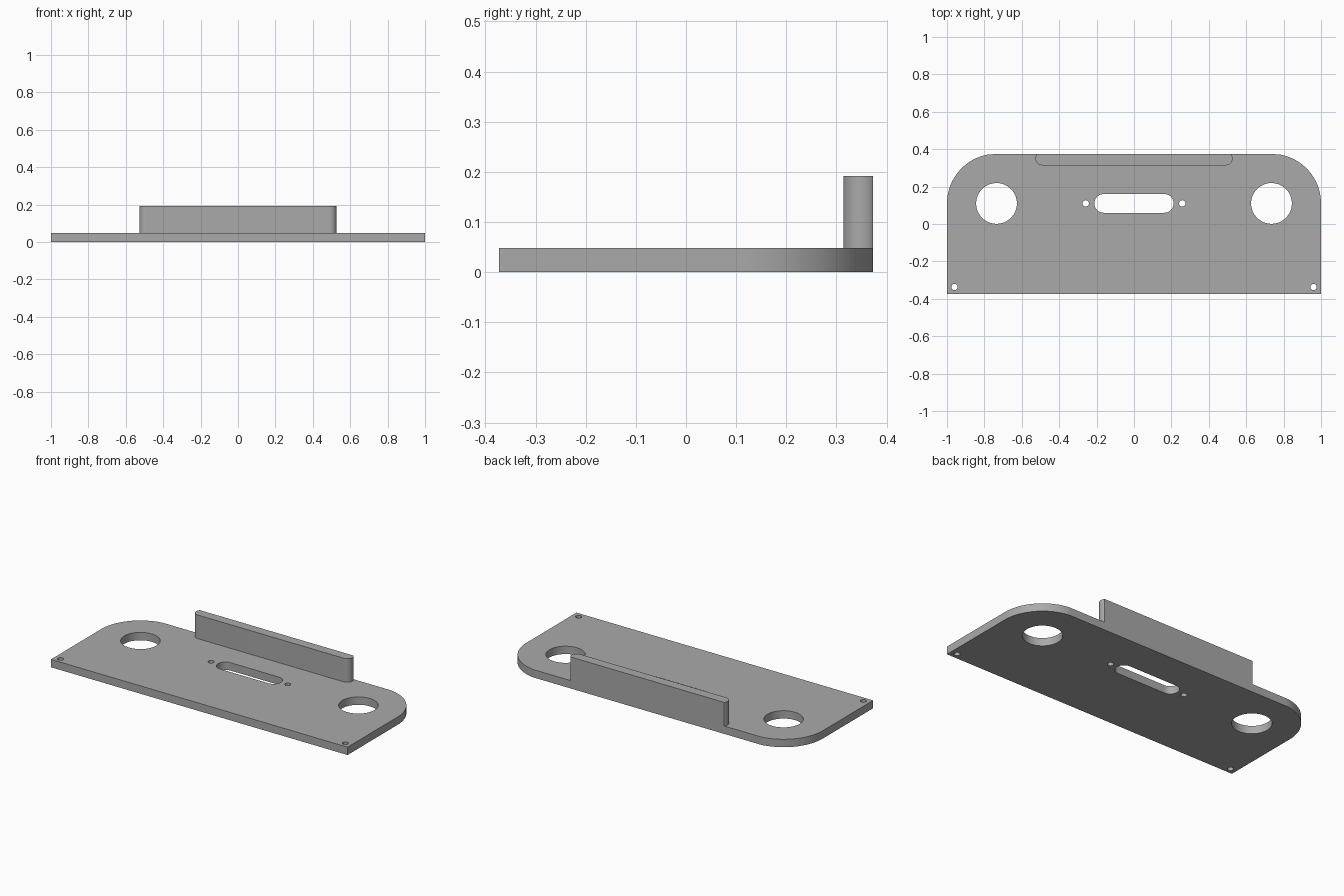
import bpy, bmesh
from math import cos, sin, pi, asin

if "Cube" in bpy.data.objects:
    bpy.data.objects.remove(bpy.data.objects["Cube"], do_unlink=True)

GREY = (0.4, 0.4, 0.4, 1)
grey = bpy.data.materials.new("plain grey")
grey.use_nodes = True
grey.diffuse_color = GREY
grey.node_tree.nodes["Principled BSDF"].inputs["Base Color"].default_value = GREY

# Main sizes
BACK, FRONT = 0.373, -0.373
THICK, TOP = 0.048, 0.192
HOLE_X, HOLE_Y = 0.735, 0.11


def arc(x, y, r, start, end, steps=24):
    """Points along an arc, angles in radians."""
    angles = [start + (end - start) * i / steps for i in range(steps + 1)]
    return [(x + r * cos(a), y + r * sin(a)) for a in angles]


def mirrored(half):
    """Close a right-hand outline (front to back) with its mirror image."""
    return half + [(-x, y) for x, y in reversed(half)]


def prism(name, outline, z0, z1):
    """Extrude a counter-clockwise outline into a solid."""
    bm = bmesh.new()
    base = bm.faces.new([bm.verts.new((x, y, z0)) for x, y in outline])
    top = bmesh.ops.extrude_face_region(bm, geom=[base], use_keep_orig=True)["geom"]
    for v in top:
        if isinstance(v, bmesh.types.BMVert):
            v.co.z = z1
    bmesh.ops.recalc_face_normals(bm, faces=bm.faces)
    mesh = bpy.data.meshes.new(name)
    bm.to_mesh(mesh)
    bm.free()
    mesh.materials.append(grey)
    obj = bpy.data.objects.new(name, mesh)
    bpy.context.collection.objects.link(obj)
    return obj


def select(obj):
    bpy.ops.object.select_all(action='DESELECT')
    obj.select_set(True)
    bpy.context.view_layer.objects.active = obj


def cut(target, outline):
    """Cut an outline right through the target."""
    cutter = prism("cutter", outline, -0.1, 0.1 + THICK)
    cutter.hide_render = True
    mod = target.modifiers.new("cut", 'BOOLEAN')
    mod.operation, mod.solver, mod.object = 'DIFFERENCE', 'EXACT', cutter
    select(target)
    bpy.ops.object.modifier_apply(modifier=mod.name)
    bpy.data.objects.remove(cutter, do_unlink=True)


def circle(x, y, r, steps=48):
    return arc(x, y, r, 0, 2 * pi, steps)[:-1]


# Base plate, rounded at the back corners around the large holes
corner = arc(HOLE_X, HOLE_Y, 1 - HOLE_X, 0, pi / 2)
corner = [(x, min(y, BACK)) for x, y in corner]
plate = prism("base_plate", mirrored([(1, FRONT)] + corner), 0, THICK)

# Large holes, slot screw holes and front corner holes
for side in (-1, 1):
    cut(plate, circle(side * HOLE_X, HOLE_Y, 0.109, 64))
    cut(plate, circle(side * 0.258, HOLE_Y, 0.017, 24))
    cut(plate, circle(side * 0.96, -0.337, 0.017, 24))

# Central slot with round ends
cut(plate, mirrored(arc(0.162, HOLE_Y, 0.05, -pi / 2, pi / 2)))

# Upright rail along the back edge, its round ends cut off flush with the plate
R = 0.036
END_Y = 0.314 + R
rail_end = arc(0.491, END_Y, R, -pi / 2, asin((BACK - END_Y) / R))
rail = prism("back_rail", mirrored(rail_end), THICK, TOP)

for part in (plate, rail):
    select(part)
    bpy.ops.object.shade_smooth_by_angle(angle=pi / 6)
